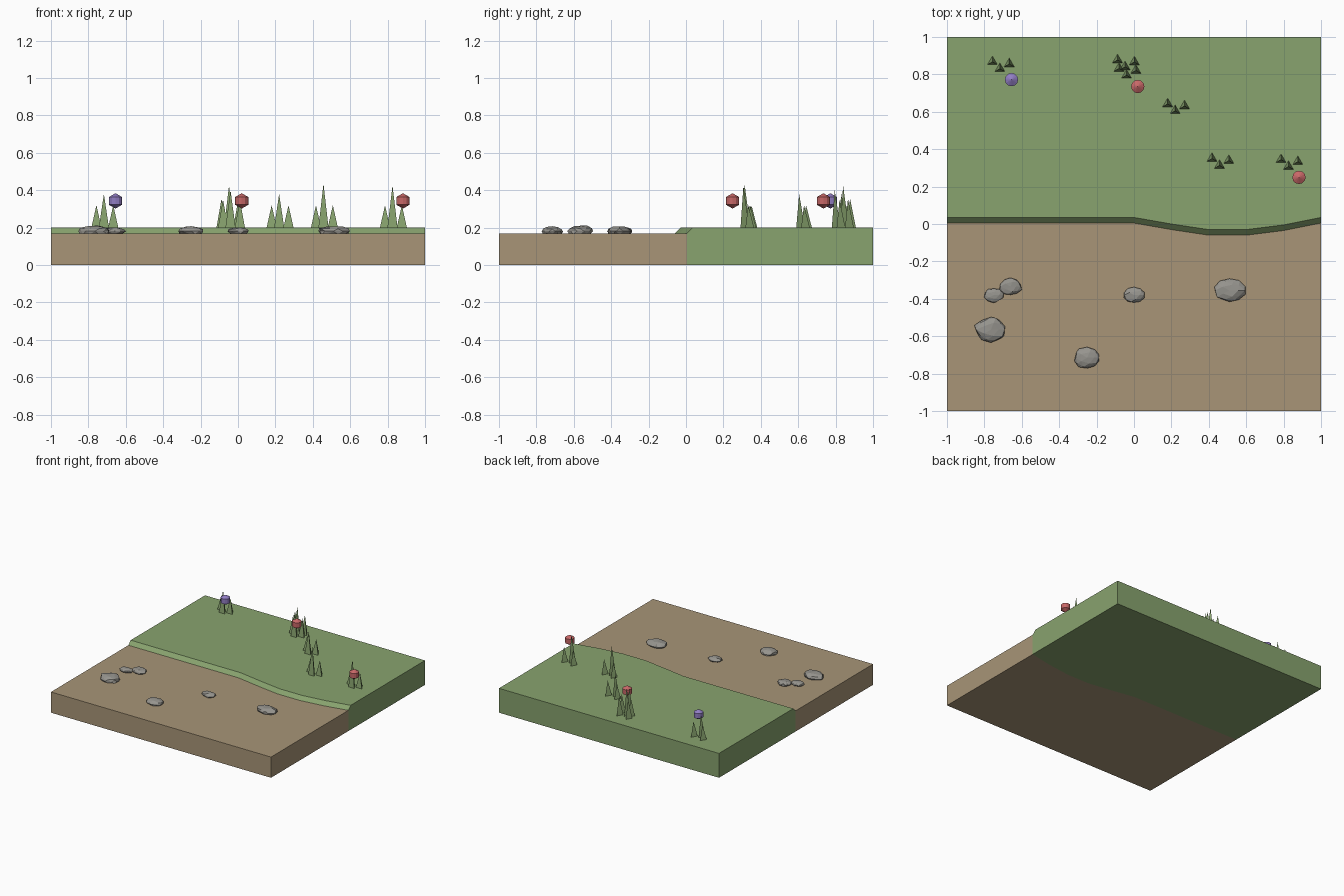
import bpy, bmesh, random
from math import pi
from mathutils import Vector

random.seed(4)
cube = bpy.data.objects.get("Cube")
if cube:
    bpy.data.objects.remove(cube, do_unlink=True)


def material(name, rgb):
    """Flat material from an sRGB 0-255 colour."""
    lin = [((c / 255 + 0.055) / 1.055) ** 2.4 for c in rgb]
    mat = bpy.data.materials.new(name)
    mat.use_nodes = True
    mat.diffuse_color = (*lin, 1)
    mat.node_tree.nodes["Principled BSDF"].inputs["Base Color"].default_value = (*lin, 1)
    return mat


GRASS = material("grass green", (136, 163, 110))
DIRT = material("dirt brown", (168, 149, 119))
ROCK = material("rock grey", (150, 148, 142))
RED = material("flower red", (200, 104, 104))
PURPLE = material("flower purple", (146, 126, 196))


def finish(bm, name, mat):
    bmesh.ops.recalc_face_normals(bm, faces=bm.faces)
    mesh = bpy.data.meshes.new(name)
    bm.to_mesh(mesh)
    bm.free()
    mesh.materials.append(mat)
    obj = bpy.data.objects.new(name, mesh)
    bpy.context.collection.objects.link(obj)
    return obj


# Ground: two slabs lofted along x, meeting at a winding bank
BANK = [(-1, 0.005), (0, 0.005), (0.2, -0.03), (0.4, -0.06),
        (0.6, -0.06), (0.8, -0.035), (1, 0.005)]
LOW, HIGH = 0.17, 0.2


def loft(name, mat, section):
    bm = bmesh.new()
    rings = [[bm.verts.new((x, y, z)) for y, z in section(edge)] for x, edge in BANK]
    n = len(rings[0])
    for a, b in zip(rings, rings[1:]):
        for i in range(n):
            j = (i + 1) % n
            bm.faces.new((a[i], a[j], b[j], b[i]))
    bm.faces.new(rings[0])
    bm.faces.new(rings[-1])
    return finish(bm, name, mat)


loft("dirt_slab", DIRT, lambda e: [(-1, 0), (-1, LOW), (e, LOW), (e, 0)])
loft("grass_slab", GRASS, lambda e: [(e, 0), (e, LOW), (e + 0.03, HIGH), (1, HIGH), (1, 0)])


# Grass tufts: a tall three-sided blade between two short ones
def tuft(index, x, y, tall, short):
    bm = bmesh.new()
    for dx, dy, h in ((-0.04, 0.037, short), (0, 0, tall), (0.05, 0.026, short)):
        base = [bm.verts.new((x + dx + px, y + dy + py, HIGH))
                for px, py in ((0, 0.031), (-0.027, -0.0155), (0.027, -0.0155))]
        tip = bm.verts.new((x + dx, y + dy, HIGH + h))
        bm.faces.new(base)
        for i in range(3):
            bm.faces.new((base[i], base[(i + 1) % 3], tip))
    finish(bm, f"grass_tuft_{index}", GRASS)


TUFTS = [(-0.717, 0.83, 0.18, 0.12), (-0.048, 0.84, 0.225, 0.155),
         (-0.04, 0.795, 0.2, 0.15), (0.22, 0.605, 0.18, 0.12),
         (0.457, 0.313, 0.235, 0.12), (0.826, 0.307, 0.225, 0.12)]
for i, t in enumerate(TUFTS, 1):
    tuft(i, *t)

# Flower heads: faceted balls among the tufts
for name, mat, x, y in (("purple_flower", PURPLE, -0.655, 0.772),
                        ("red_flower_middle", RED, 0.02, 0.735),
                        ("red_flower_left", RED, 0.882, 0.249)):
    bm = bmesh.new()
    bmesh.ops.create_uvsphere(bm, u_segments=12, v_segments=3, radius=0.041)
    finish(bm, name, mat).location = (x, y, 0.343)

# Rocks: flattened, jittered balls sunk into the dirt
ROCKS = [(-0.75, -0.38, 0.055, 0.04, 0.02), (-0.66, -0.335, 0.062, 0.05, 0.022),
         (-0.765, -0.565, 0.088, 0.07, 0.034), (0, -0.38, 0.057, 0.043, 0.021),
         (0.51, -0.355, 0.088, 0.064, 0.03), (-0.25, -0.715, 0.075, 0.059, 0.026)]
for i, (x, y, rx, ry, rz) in enumerate(ROCKS, 1):
    bm = bmesh.new()
    bmesh.ops.create_icosphere(bm, subdivisions=2, radius=1)
    for v in bm.verts:
        v.co *= random.uniform(0.86, 1.06)
        v.co = Vector((v.co.x * rx, v.co.y * ry, v.co.z * rz))
    rock = finish(bm, f"rock_{i}", ROCK)
    rock.location = (x, y, 0.181)
